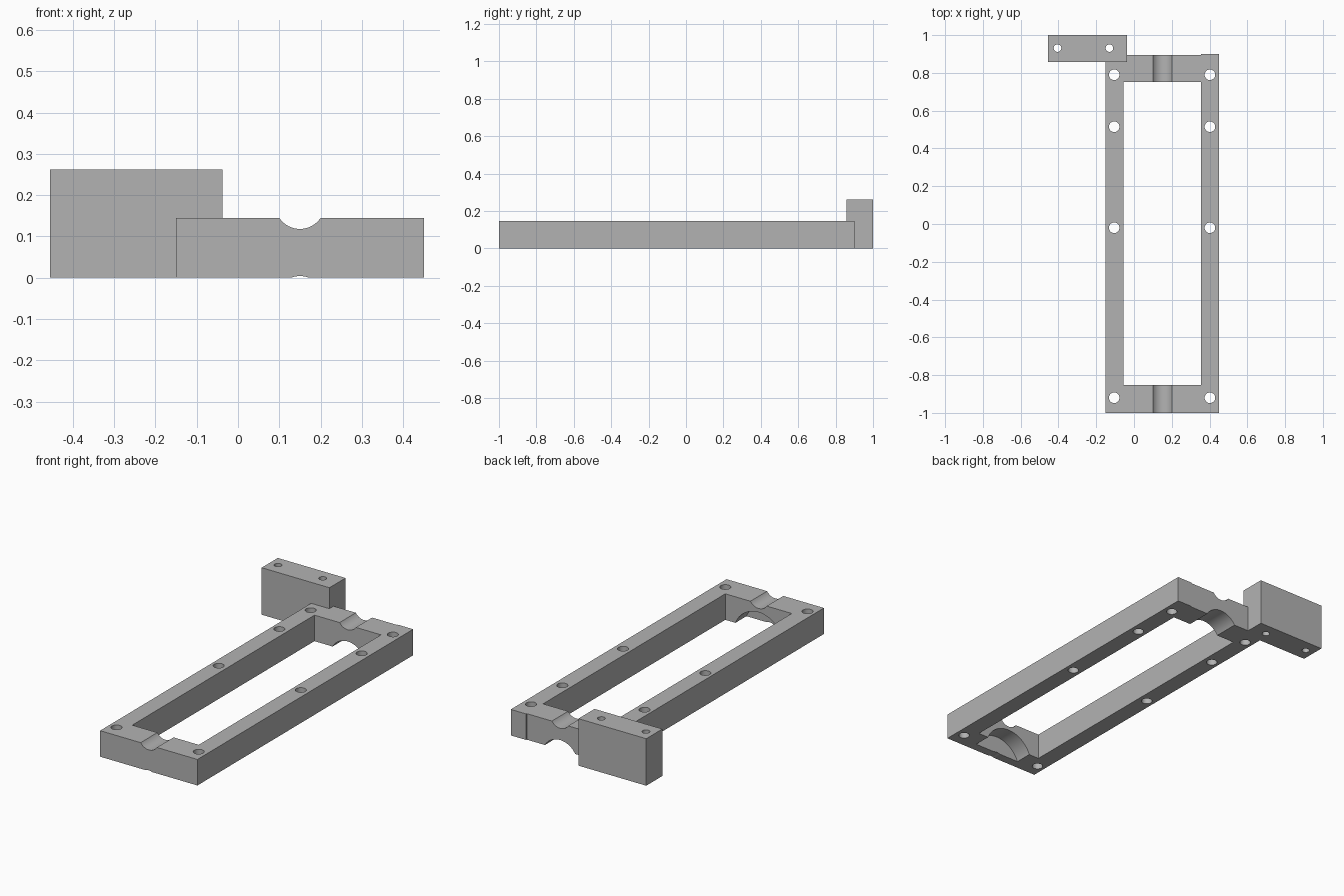
import bpy
import bmesh
from math import pi
from mathutils import Matrix

cube = bpy.data.objects.get("Cube")
if cube:
    bpy.data.objects.remove(cube, do_unlink=True)

GREY = (0.45, 0.45, 0.45, 1)
grey = bpy.data.materials.new("grey")
grey.use_nodes = True
grey.diffuse_color = GREY
grey.node_tree.nodes["Principled BSDF"].inputs["Base Color"].default_value = GREY


def new_object(name, bm):
    bmesh.ops.recalc_face_normals(bm, faces=bm.faces)
    mesh = bpy.data.meshes.new(name)
    bm.to_mesh(mesh)
    bm.free()
    mesh.materials.append(grey)
    obj = bpy.data.objects.new(name, mesh)
    bpy.context.collection.objects.link(obj)
    return obj


def prism(name, outline, z0, z1):
    bm = bmesh.new()
    face = bm.faces.new([bm.verts.new((x, y, z0)) for x, y in outline])
    top = bmesh.ops.extrude_face_region(bm, geom=[face])["geom"]
    verts = [v for v in top if isinstance(v, bmesh.types.BMVert)]
    bmesh.ops.translate(bm, verts=verts, vec=(0, 0, z1 - z0))
    return new_object(name, bm)


def rectangle(x0, x1, y0, y1):
    return [(x0, y0), (x1, y0), (x1, y1), (x0, y1)]


def cylinder(centre, radius, depth, lengthwise=False):
    bm = bmesh.new()
    turn = Matrix.Rotation(pi / 2, 4, "X") if lengthwise else Matrix()
    bmesh.ops.create_cone(bm, cap_ends=True, segments=64, radius1=radius,
                          radius2=radius, depth=depth,
                          matrix=Matrix.Translation(centre) @ turn)
    return new_object("cutter", bm)


def cut(target, cutter):
    cutter.hide_render = True
    mod = target.modifiers.new("cut", "BOOLEAN")
    mod.operation = "DIFFERENCE"
    mod.solver = "EXACT"
    mod.object = cutter
    bpy.context.view_layer.objects.active = target
    bpy.ops.object.modifier_apply(modifier=mod.name)
    bpy.data.objects.remove(cutter, do_unlink=True)


def finish(obj):
    bpy.ops.object.select_all(action="DESELECT")
    obj.select_set(True)
    bpy.context.view_layer.objects.active = obj
    bpy.ops.object.shade_smooth_by_angle(angle=pi / 6)


# Rectangular frame, its right rail a hair longer than the end bar
HEIGHT, MID, AXIS = 0.145, 0.15, -0.056
frame = prism("frame", [(-0.15, -1), (0.45, -1), (0.45, 0.9), (0.355, 0.9),
                        (0.355, 0.895), (-0.15, 0.895)], 0, HEIGHT)
cut(frame, prism("opening", rectangle(-0.055, 0.355, -0.853, 0.752), -0.1, 0.3))

# Shallow groove across the top of both end bars, and a shaft line below
cut(frame, cylinder((MID, 0, 0.178), 0.06, 3, True))
cut(frame, cylinder((MID, 0, AXIS), 0.06, 3, True))

# Wide blind pocket under the front bar, narrower arch through the back bar
cut(frame, cylinder((MID, -0.85, AXIS), 0.153, 0.2, True))
cut(frame, cylinder((MID, 0.85, AXIS), 0.109, 0.4, True))

# Bolt holes along both rails
for x in (-0.105, 0.402):
    for y in (-0.92, -0.02, 0.515, 0.79):
        cut(frame, cylinder((x, y, 0), 0.028, 1))
finish(frame)

# Mounting block at the back corner, with two screw holes
block = prism("mounting_block", rectangle(-0.455, -0.037, 0.858, 1), 0, 0.262)
for x in (-0.405, -0.13):
    cut(block, cylinder((x, 0.931, 0), 0.02, 1))
finish(block)
